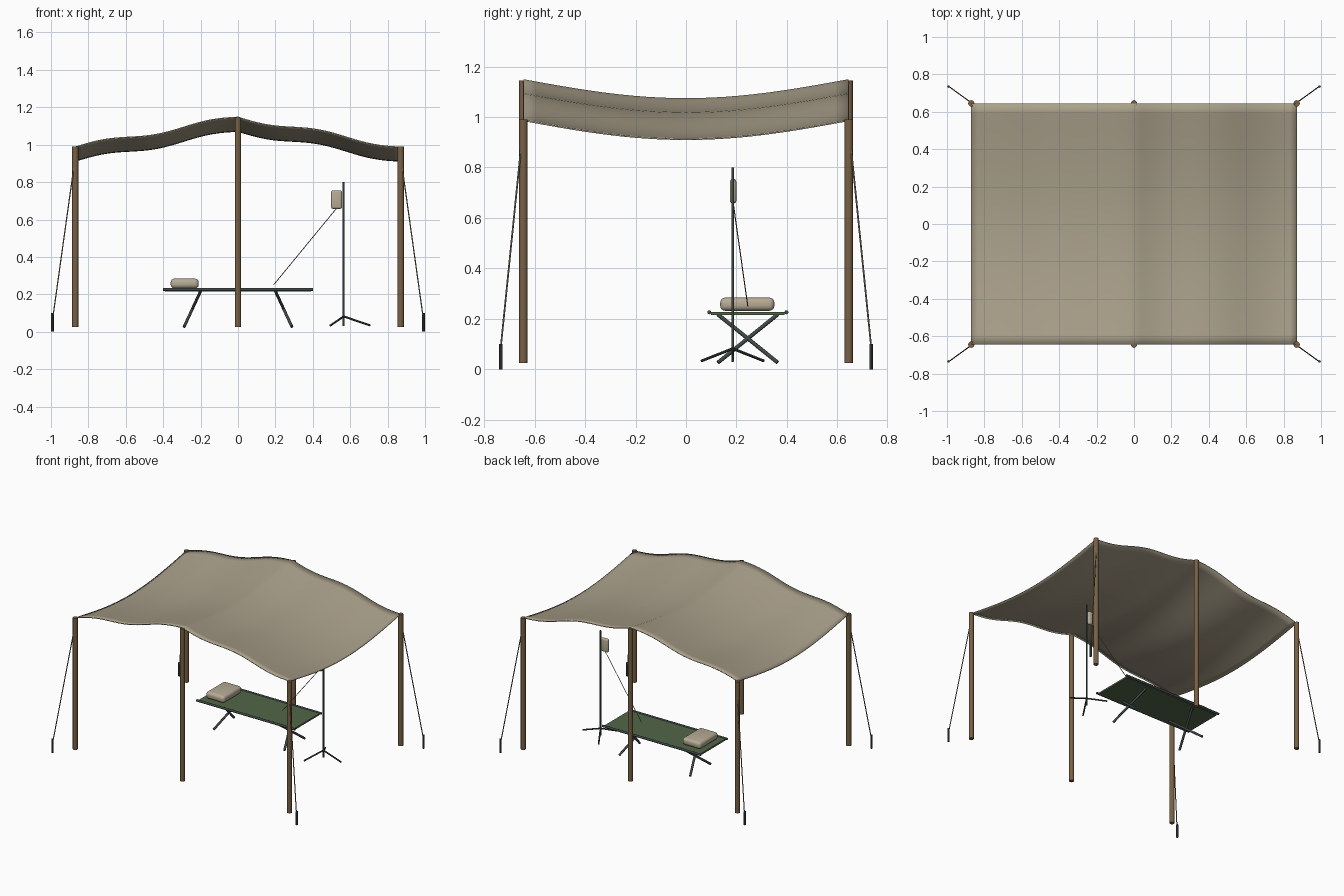
import bpy, bmesh, math
from mathutils import Vector

if "Cube" in bpy.data.objects:
    bpy.data.objects.remove(bpy.data.objects["Cube"])


def material(name, rgb):
    m = bpy.data.materials.new(name)
    m.diffuse_color = (*rgb, 1)
    m.use_nodes = True
    m.node_tree.nodes["Principled BSDF"].inputs["Base Color"].default_value = m.diffuse_color
    return m


CANVAS = material("tan canvas", (0.40, 0.35, 0.255))
WOOD = material("brown wood", (0.19, 0.12, 0.06))
METAL = material("dark metal", (0.05, 0.065, 0.062))
GREEN = material("olive green cloth", (0.085, 0.13, 0.065))
LINEN = material("pale linen", (0.47, 0.41, 0.30))
ROPE = material("grey rope", (0.25, 0.23, 0.17))


def finish(bm, name, mat, smooth=True):
    bmesh.ops.recalc_face_normals(bm, faces=bm.faces[:])
    me = bpy.data.meshes.new(name)
    bm.to_mesh(me)
    bm.free()
    me.materials.append(mat)
    ob = bpy.data.objects.new(name, me)
    bpy.context.collection.objects.link(ob)
    if smooth:
        bpy.ops.object.select_all(action='DESELECT')
        ob.select_set(True)
        bpy.context.view_layer.objects.active = ob
        bpy.ops.object.shade_smooth_by_angle(angle=math.radians(40))
    return ob


def rod(name, a, b, r, mat, sides=10):
    """Cylinder between two points."""
    a, b = Vector(a), Vector(b)
    d = b - a
    bm = bmesh.new()
    bmesh.ops.create_cone(bm, cap_ends=True, segments=sides,
                          radius1=r, radius2=r, depth=d.length)
    rot = d.to_track_quat('Z', 'Y').to_matrix().to_4x4()
    bm.transform(rot)
    bmesh.ops.translate(bm, vec=(a + b) / 2, verts=bm.verts[:])
    return finish(bm, name, mat)


def box(name, center, size, mat, bevel=0):
    """Box with optional rounded edges."""
    bm = bmesh.new()
    bmesh.ops.create_cube(bm, size=1)
    bmesh.ops.scale(bm, vec=size, verts=bm.verts[:])
    if bevel:
        bmesh.ops.bevel(bm, geom=bm.edges[:], offset=bevel, segments=4,
                        profile=0.5, affect='EDGES')
    bmesh.ops.translate(bm, vec=center, verts=bm.verts[:])
    return finish(bm, name, mat, bool(bevel))


# Canopy: ridged sheet, sagging between the ends, rippled across
HX, HY = 0.87, 0.645
NX, NY = 48, 24


def canopy_z(x, y):
    ridge = 1.147 - 0.16 * abs(x) / HX
    sag = 0.075 * math.cos(math.pi * y / (2 * HY))
    return ridge - sag - 0.012 * math.sin(3 * math.pi * x / HX)


bm = bmesh.new()
grid = []
for i in range(NX + 1):
    x = -HX + 2 * HX * i / NX
    ys = [-HY + 2 * HY * j / NY for j in range(NY + 1)]
    grid.append([bm.verts.new((x, y, canopy_z(x, y))) for y in ys])
for i in range(NX):
    for j in range(NY):
        bm.faces.new((grid[i][j], grid[i + 1][j],
                      grid[i + 1][j + 1], grid[i][j + 1]))
canopy = finish(bm, "canopy", CANVAS)
solid = canopy.modifiers.new("thickness", 'SOLIDIFY')
solid.thickness = 0.006
solid.offset = 0

# Poles, guy ropes and stakes
for sy in (-1, 1):
    for sx in (-1, 0, 1):
        top = 0.99 if sx else 1.145
        rod("tent_pole", (sx * HX, sy * HY, 0.025), (sx * HX, sy * HY, top),
            0.017, WOOD, 12)
        if sx:
            rod("guy_rope", (sx * 0.875, sy * 0.652, 0.90),
                (sx * 0.988, sy * 0.734, 0.09), 0.0035, ROPE, 6)
            rod("stake", (sx * 0.992, sy * 0.735, 0),
                (sx * 0.992, sy * 0.735, 0.1), 0.007, METAL, 8)

# Camp bed: cloth, side rails, crossed legs
box("bed_cloth", (0, 0.245, 0.222), (0.78, 0.29, 0.012), GREEN)
for y in (0.092, 0.398):
    rod("bed_rail", (-0.4, y, 0.226), (0.4, y, 0.226), 0.008, METAL)
for sx in (-1, 1):
    for sy in (-1, 1):
        rod("bed_leg", (sx * 0.2, 0.245 + sy * 0.118, 0.217),
            (sx * 0.288, 0.245 - sy * 0.118, 0.027), 0.008, METAL)

# Pillow
box("pillow", (-0.285, 0.243, 0.258), (0.15, 0.215, 0.052), LINEN, 0.02)

# Drip stand with tripod foot, bag and tube
SX, SY = 0.565, 0.185
rod("stand_pole", (SX, SY, 0.03), (SX, SY, 0.8), 0.0055, METAL)
for k in range(3):
    a = k * math.tau / 3
    rod("stand_foot", (SX, SY, 0.082),
        (SX + 0.143 * math.cos(a), SY + 0.143 * math.sin(a), 0.033),
        0.0055, METAL, 8)
box("drip_bag", (0.527, 0.187, 0.706), (0.06, 0.025, 0.098), LINEN, 0.0115)
rod("drip_tube", (0.527, 0.187, 0.66), (0.19, 0.245, 0.25), 0.0022, ROPE, 6)
